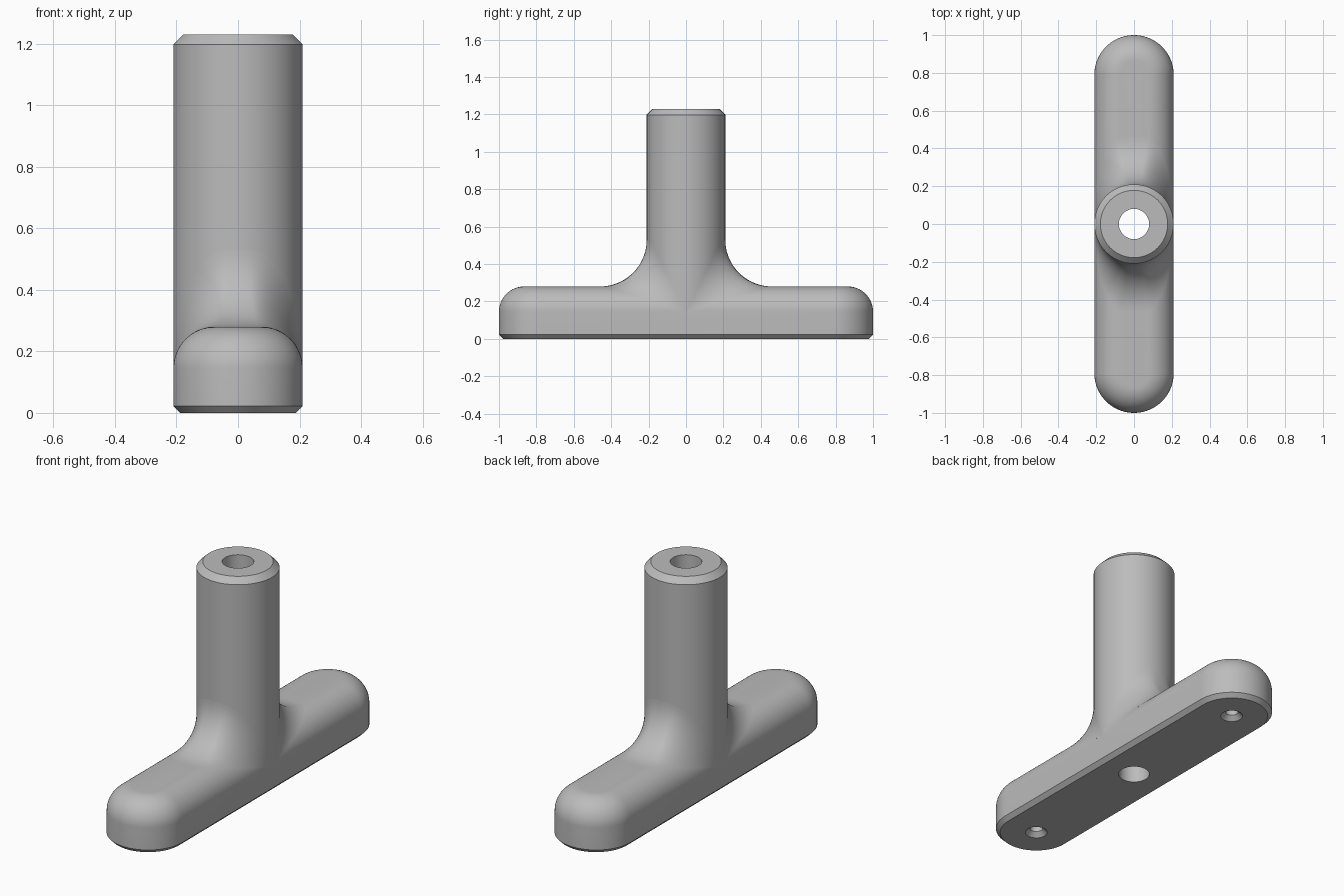
import bpy, bmesh
from math import sin, cos, pi, sqrt
from mathutils import Vector

if "Cube" in bpy.data.objects:
    bpy.data.objects.remove(bpy.data.objects["Cube"])

R = 0.21          # post radius and half width of the foot
END = 0.79        # centre of the rounded foot ends
TOP = 0.28        # top of the foot
ROUND = 0.135     # rounding of the foot's upper edge
FILLET = 0.25     # blend between post and foot
HEIGHT = 1.23
BORE = 0.08
SEG = 96

grey = bpy.data.materials.new("plain grey")
grey.use_nodes = True
grey.diffuse_color = (0.5, 0.5, 0.5, 1)
grey.node_tree.nodes["Principled BSDF"].inputs["Base Color"].default_value = (0.5, 0.5, 0.5, 1)


def skin(name, rings, wrap=False, caps=False):
    """Join a series of closed rings of points into a solid."""
    bm = bmesh.new()
    loops = [[bm.verts.new(p) for p in ring] for ring in rings]
    n = len(loops[0])
    pairs = list(zip(loops, loops[1:])) + ([(loops[-1], loops[0])] if wrap else [])
    for a, b in pairs:
        for i in range(n):
            j = (i + 1) % n
            bm.faces.new((a[i], a[j], b[j], b[i]))
    if caps:
        bm.faces.new(loops[0])
        bm.faces.new(loops[-1])
    bmesh.ops.remove_doubles(bm, verts=bm.verts, dist=1e-5)
    bmesh.ops.recalc_face_normals(bm, faces=bm.faces)
    mesh = bpy.data.meshes.new(name)
    bm.to_mesh(mesh)
    bm.free()
    mesh.materials.append(grey)
    obj = bpy.data.objects.new(name, mesh)
    bpy.context.collection.objects.link(obj)
    return obj


def circle(r, z, y=0):
    return [(r * cos(2 * pi * i / SEG), y + r * sin(2 * pi * i / SEG), z) for i in range(SEG)]


def stadium(r, z):
    half = SEG // 2
    arc = [(r * cos(pi * i / half), r * sin(pi * i / half)) for i in range(half + 1)]
    return [(x, y + END, z) for x, y in arc] + [(-x, -y - END, z) for x, y in arc]


def smooth(obj):
    bpy.ops.object.select_all(action="DESELECT")
    obj.select_set(True)
    bpy.context.view_layer.objects.active = obj
    bpy.ops.object.shade_smooth_by_angle(angle=pi / 6)


# Foot: chamfered underside, straight wall, rounded upper edge
flat = R - ROUND
profile = [(R - 0.022, 0), (R, 0.022)]
for i in range(17):
    a = pi / 2 * i / 16
    profile.append((flat + ROUND * cos(a), TOP - ROUND + ROUND * sin(a)))
foot = skin("foot", [stadium(r, z) for r, z in profile], caps=True)

# Centre bore and countersunk screw holes in the foot
cutters = [skin("bore_cutter", [circle(r, z) for r, z in
                                ((BORE, -0.1), (BORE, 0.1), (0.12, 0.1), (0.12, 0.4))], caps=True)]
for side in (-1, 1):
    cutters.append(skin("screw_hole_cutter", [circle(r, z, side * END) for r, z in
                        ((0.057, -0.05), (0.057, 0), (0.033, 0.024), (0.033, 0.2))], caps=True))
bpy.context.view_layer.objects.active = foot
for cutter in cutters:
    mod = foot.modifiers.new("hole", "BOOLEAN")
    mod.operation = "DIFFERENCE"
    mod.solver = "EXACT"
    mod.object = cutter
    bpy.ops.object.modifier_apply(modifier=mod.name)
    bpy.data.objects.remove(cutter)
smooth(foot)

# Post: hollow tube with a chamfered top
tube = [(BORE, 0.1), (R, 0.1), (R, HEIGHT - 0.032), (R - 0.032, HEIGHT), (BORE, HEIGHT)]
smooth(skin("post", [circle(r, z) for r, z in tube], wrap=True))


def blend_section(angle, side):
    """Arc left by a ball touching both post and foot, closed inside the post."""
    reach = R + FILLET
    cx, cy = reach * sin(angle), side * reach * cos(angle)
    over = max(abs(cx) - flat, 0)
    rise = sqrt(max((ROUND + FILLET) ** 2 - over ** 2, 0))
    centre = Vector((cx, cy, TOP - ROUND + rise))
    to_post = Vector((-cx, -cy, 0)).normalized()
    to_foot = Vector((-over if cx > 0 else over, 0, -rise)).normalized()
    spread = to_post.angle(to_foot)
    points = []
    for i in range(21):
        t = i / 20
        if spread < 1e-4:
            d = to_post
        else:
            d = (to_post * sin((1 - t) * spread) + to_foot * sin(t * spread)) / sin(spread)
        points.append(centre + FILLET * d)
    inner = centre + FILLET * to_post
    points.append(Vector((inner.x * 0.7, inner.y * 0.7, points[-1].z)))
    return points


# Blends sweeping from the post onto the foot, front and back
for name, side in (("front_blend", -1), ("back_blend", 1)):
    steps = SEG // 2
    sections = [blend_section(-pi / 2 + pi * i / steps, side) for i in range(steps + 1)]
    smooth(skin(name, sections))
